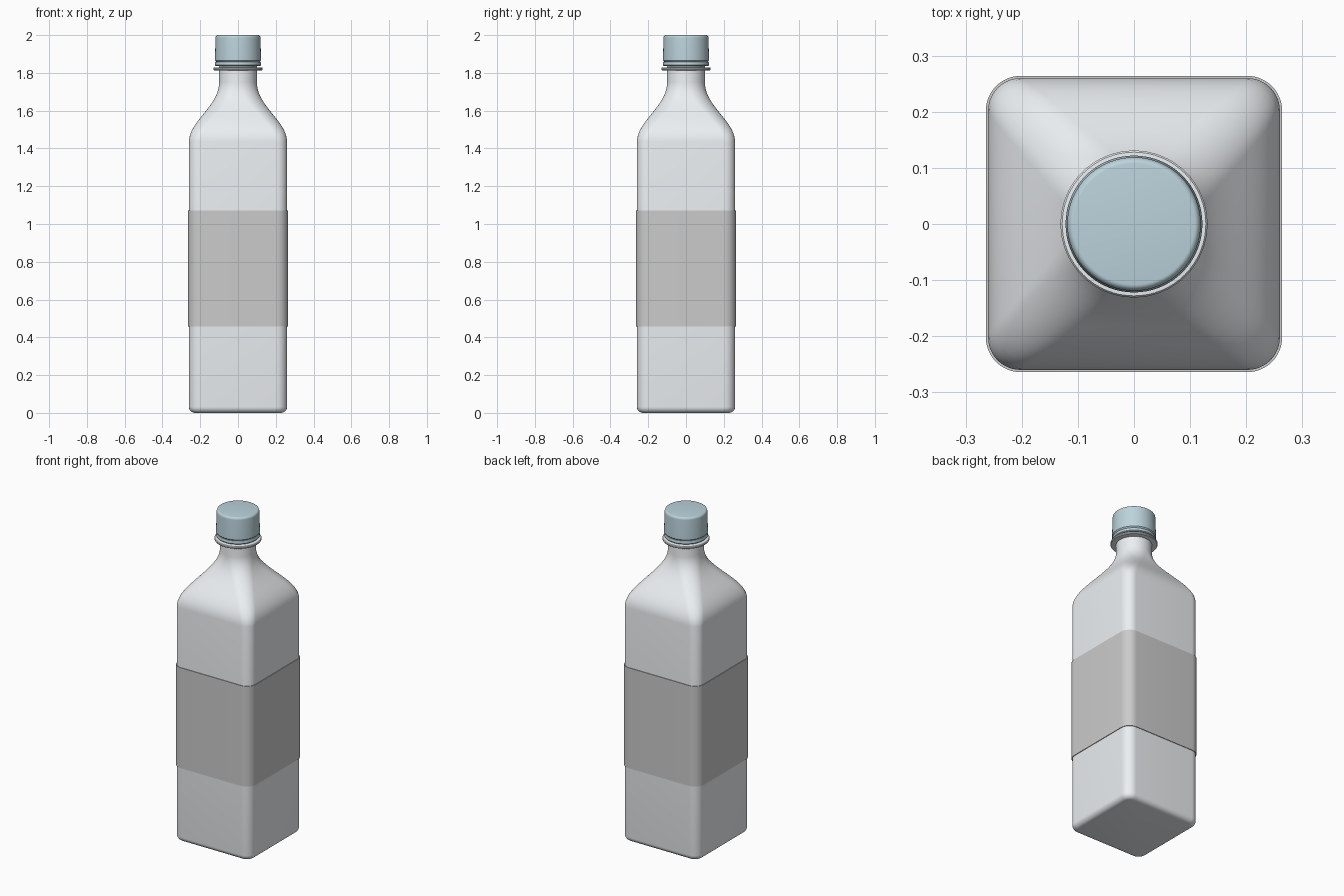
import bpy, bmesh
from math import sin, cos, pi, radians

if "Cube" in bpy.data.objects:
    bpy.data.objects.remove(bpy.data.objects["Cube"])


def material(name, rgb):
    m = bpy.data.materials.new(name)
    m.diffuse_color = (*rgb, 1)
    m.use_nodes = True
    m.node_tree.nodes["Principled BSDF"].inputs["Base Color"].default_value = m.diffuse_color
    return m


def ring(half, radius, z, steps):
    """Rounded square; becomes a circle when radius == half."""
    pts = []
    for q in range(4):
        mid = q * pi / 2 + pi / 4
        sx, sy = (1 if cos(mid) > 0 else -1), (1 if sin(mid) > 0 else -1)
        for i in range(steps + 1):
            a = q * pi / 2 + i / steps * pi / 2
            pts.append((sx * (half - radius) + radius * cos(a),
                        sy * (half - radius) + radius * sin(a), z))
    return pts


def loft(name, sections, mat, caps=True, steps=12, closed=False):
    """Skin a stack of (half width, corner radius, z) sections."""
    bm = bmesh.new()
    rings = [[bm.verts.new(p) for p in ring(*s, steps)] for s in sections]
    pairs = list(zip(rings, rings[1:]))
    if closed:
        pairs.append((rings[-1], rings[0]))
    for lo, hi in pairs:
        n = len(lo)
        for i in range(n):
            j = (i + 1) % n
            bm.faces.new((lo[i], lo[j], hi[j], hi[i]))
    if caps:
        bm.faces.new(rings[0][::-1])
        bm.faces.new(rings[-1])
    bmesh.ops.remove_doubles(bm, verts=bm.verts, dist=1e-5)
    bmesh.ops.recalc_face_normals(bm, faces=bm.faces)
    me = bpy.data.meshes.new(name)
    bm.to_mesh(me)
    bm.free()
    ob = bpy.data.objects.new(name, me)
    bpy.context.collection.objects.link(ob)
    me.materials.append(mat)
    bpy.ops.object.select_all(action='DESELECT')
    ob.select_set(True)
    bpy.context.view_layer.objects.active = ob
    bpy.ops.object.shade_smooth_by_angle(angle=radians(35))
    return ob


def round_loft(name, profile, mat):
    return loft(name, [(r, r, z) for r, z in profile], mat, steps=16)


def bezier(p0, p1, p2, p3, n):
    out = []
    for i in range(n + 1):
        t = i / n
        u = 1 - t
        out.append(tuple(u**3 * a + 3 * u * u * t * b + 3 * u * t * t * c + t**3 * d
                         for a, b, c, d in zip(p0, p1, p2, p3)))
    return out


plastic = material("bottle_plastic", (0.84, 0.87, 0.89))
paper = material("label_paper", (0.69, 0.69, 0.69))
blue = material("cap_blue", (0.50, 0.65, 0.71))

W, R = 0.26, 0.058

# Body: rounded foot, straight walls, curved shoulder into a round neck
sections = []
for i in range(7):
    a = i / 6 * pi / 2
    inset = 0.032 * (1 - sin(a))
    sections.append((W - inset, R - inset, 0.032 * (1 - cos(a))))
shoulder = bezier((W, 1.435), (0.258, 1.50), (0.212, 1.545), (0.165, 1.605), 9)
shoulder += bezier((0.165, 1.605), (0.13, 1.65), (0.102, 1.69), (0.100, 1.75), 9)[1:]
for half, z in shoulder:
    t = (z - 1.435) / (1.75 - 1.435)
    sections.append((half, min(half, R + (0.100 - R) * t), z))
sections.append((0.100, 0.100, 1.95))
loft("bottle_body", sections, plastic)

# Label wrapped round the body
loft("label", [(W - 0.001, R, 0.457), (W + 0.004, R + 0.004, 0.457),
               (W + 0.004, R + 0.004, 1.072), (W - 0.001, R, 1.072)],
     paper, caps=False, closed=True)

# Neck flange
round_loft("neck_flange", [(0.099, 1.812), (0.128, 1.814), (0.131, 1.818),
                           (0.131, 1.824), (0.128, 1.828), (0.099, 1.830)], plastic)

# Tamper ring below the cap
round_loft("tamper_ring", [(0.112, 1.836), (0.118, 1.837), (0.121, 1.841),
                           (0.121, 1.853), (0.119, 1.857), (0.113, 1.858)], blue)

# Cap with a softened top edge
cap = [(0.113, 1.856), (0.119, 1.863), (0.122, 1.866), (0.119, 1.985)]
cap += [(0.108 + 0.011 * cos(i * pi / 12), 1.985 + 0.015 * sin(i * pi / 12))
        for i in range(1, 7)]
round_loft("cap", cap, blue)
